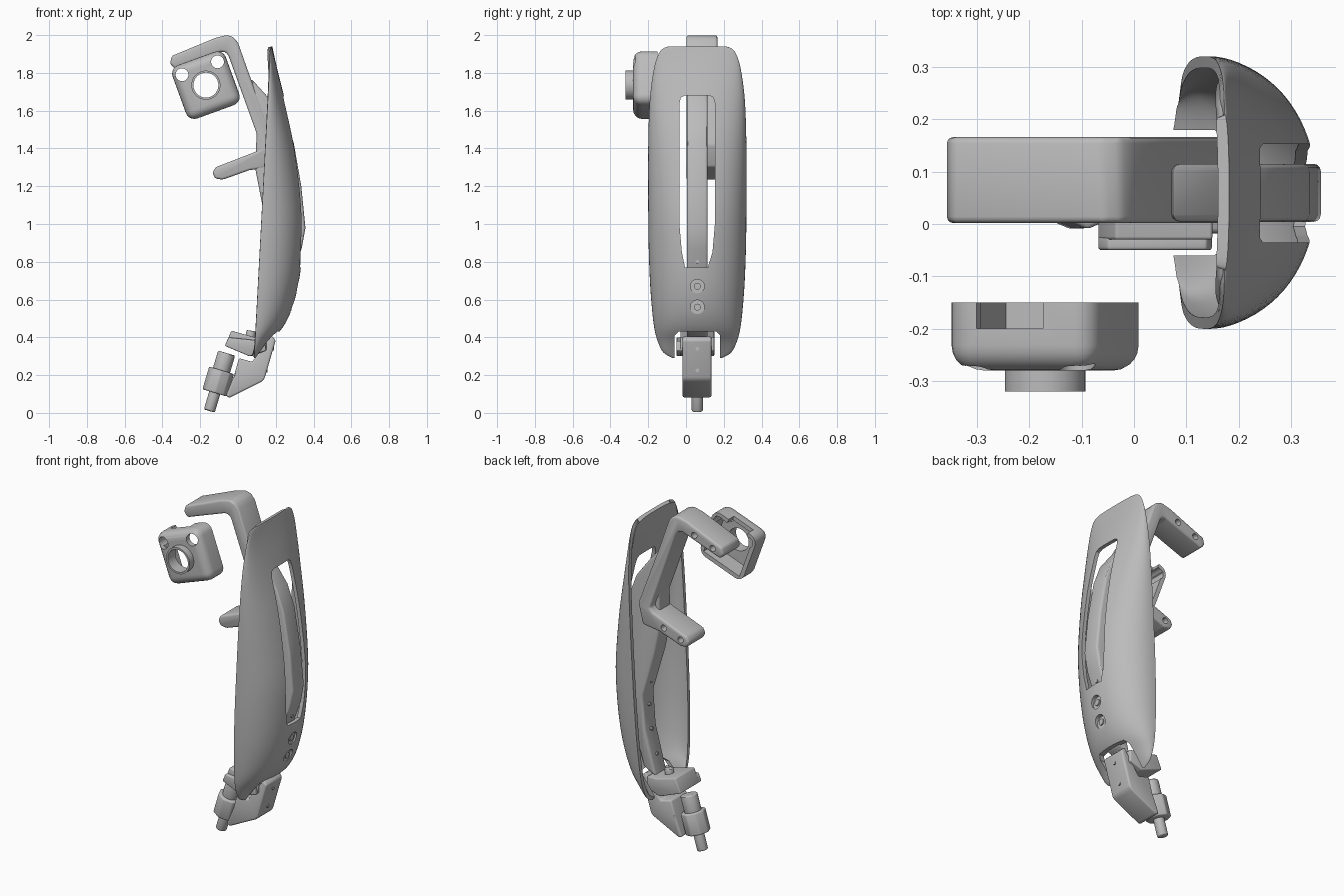
import bpy, bmesh, math
from mathutils import Vector, Matrix

cube = bpy.data.objects.get("Cube")
if cube:
    bpy.data.objects.remove(cube, do_unlink=True)

grey = bpy.data.materials.new("plain_grey")
grey.use_nodes = True
COLOR = (0.5, 0.5, 0.5, 1)
grey.diffuse_color = COLOR
grey.node_tree.nodes["Principled BSDF"].inputs["Base Color"].default_value = COLOR


def make(name, bm):
    bmesh.ops.recalc_face_normals(bm, faces=bm.faces)
    mesh = bpy.data.meshes.new(name)
    bm.to_mesh(mesh)
    bm.free()
    mesh.materials.append(grey)
    obj = bpy.data.objects.new(name, mesh)
    bpy.context.scene.collection.objects.link(obj)
    return obj


def modify(obj, kind, **settings):
    mod = obj.modifiers.new(kind, kind)
    for key, value in settings.items():
        setattr(mod, key, value)
    bpy.context.view_layer.objects.active = obj
    bpy.ops.object.modifier_apply(modifier=mod.name)


def bevel(obj, width, segments=3):
    modify(obj, "BEVEL", width=width, segments=segments, limit_method="ANGLE", angle_limit=math.radians(25))


def combine(obj, other, operation="DIFFERENCE"):
    other.hide_render = True
    modify(obj, "BOOLEAN", operation=operation, object=other, solver="EXACT")
    bpy.data.objects.remove(other, do_unlink=True)


def prism(name, outline, low, high, axis="y", width=0):
    """Outline in the xz plane (axis y) or yz plane (axis x), extruded."""
    bm = bmesh.new()
    place = (lambda a, b: (a, low, b)) if axis == "y" else (lambda a, b: (low, a, b))
    face = bm.faces.new([bm.verts.new(place(a, b)) for a, b in outline])
    moved = bmesh.ops.extrude_face_region(bm, geom=[face])["geom"]
    shift = Vector((0, high - low, 0) if axis == "y" else (high - low, 0, 0))
    bmesh.ops.translate(bm, vec=shift, verts=[v for v in moved if isinstance(v, bmesh.types.BMVert)])
    obj = make(name, bm)
    if width:
        bevel(obj, width)
    return obj


def box(name, u0, u1, low, high, v0, v1, width=0):
    return prism(name, [(u0, v0), (u1, v0), (u1, v1), (u0, v1)], low, high, width=width)


def rod(name, start, end, radius, sides=32, width=0):
    start, end = Vector(start), Vector(end)
    axis = end - start
    matrix = Matrix.Translation((start + end) / 2) @ axis.to_track_quat("Z", "Y").to_matrix().to_4x4()
    bm = bmesh.new()
    bmesh.ops.create_cone(bm, cap_ends=True, segments=sides, radius1=radius, radius2=radius,
                          depth=axis.length, matrix=matrix)
    obj = make(name, bm)
    if width:
        bevel(obj, width)
    return obj


MID = 0.06  # centre line of the cover in y

# Curved cover: stations of height, half width and outermost x
STATIONS = [(0.29, 0.13, 0.1), (0.32, 0.18, 0.12), (0.38, 0.21, 0.17), (0.45, 0.228, 0.235),
            (0.55, 0.24, 0.285), (0.7, 0.251, 0.323), (0.9, 0.258, 0.345), (1.1, 0.26, 0.346),
            (1.4, 0.26, 0.307), (1.65, 0.252, 0.25), (1.82, 0.23, 0.208), (1.9, 0.205, 0.19),
            (1.93, 0.18, 0.184), (1.94, 0.15, 0.182)]


def spline(p0, p1, p2, p3, t):
    return [b + t / 2 * (c - a + t * (2 * a - 5 * b + 4 * c - d + t * (3 * (b - c) + d - a)))
            for a, b, c, d in zip(p0, p1, p2, p3)]


rows, steps, last = [], 4, len(STATIONS) - 1
for i in range(last):
    quad = [STATIONS[min(max(i + k, 0), last)] for k in (-1, 0, 1, 2)]
    rows += [spline(*quad, s / steps) for s in range(steps)]
rows.append(STATIONS[last])

bm = bmesh.new()
grid, count = [], 40
for z, half, outer in rows:
    rim = 0.07 + 0.053 * z
    line = []
    for j in range(count + 1):
        angle = math.pi * (j / count - 0.5)
        bulge = max(math.cos(angle), 0) ** 0.95
        side = math.copysign(abs(math.sin(angle)) ** 0.95, angle)
        line.append(bm.verts.new((rim + (outer - rim) * bulge, MID + half * side, z)))
    grid.append(line)
for low, high in zip(grid, grid[1:]):
    for j in range(count):
        bm.faces.new((low[j], low[j + 1], high[j + 1], high[j]))
cover = make("curved_cover", bm)
if sum(p.normal.x for p in cover.data.polygons) < 0:
    cover.data.flip_normals()
modify(cover, "SOLIDIFY", thickness=0.022, offset=-1)

# Long window, lower notch and screw seats in the cover
slot = [(-0.005, 0.77), (0.115, 0.77), (0.14, 0.85), (0.153, 1.0), (0.153, 1.64), (0.145, 1.67),
        (0.125, 1.68), (-0.005, 1.68), (-0.027, 1.67), (-0.035, 1.64), (-0.035, 1.0), (-0.022, 0.85)]
combine(cover, prism("slot_cutter", slot, 0.03, 0.5, axis="x"))
notch = [(-0.06, 0.2), (0.18, 0.2), (0.18, 0.41), (0.16, 0.43), (-0.04, 0.43), (-0.06, 0.41)]
combine(cover, prism("notch_cutter", notch, 0.03, 0.5, axis="x"))
for z, x in ((0.67, 0.317), (0.56, 0.288)):
    combine(cover, rod("seat_cutter", (x - 0.08, MID, z), (x + 0.1, MID, z), 0.037))
    rod("screw_seat", (x - 0.06, MID, z), (x - 0.014, MID, z), 0.037)
    rod("screw_head", (x - 0.05, MID, z), (x - 0.006, MID, z), 0.018)

# Upper clamp: hook, strut and finger in one piece
clamp = [(-0.36, 1.85), (-0.35, 1.89), (-0.12, 1.985), (-0.06, 2.0), (-0.025, 1.99), (0, 1.96),
         (0.06, 1.79), (0.2, 1.42), (0.17, 1.3), (0.06, 1.285), (-0.08, 1.235), (-0.12, 1.24),
         (-0.135, 1.27), (-0.12, 1.3), (0.1, 1.385), (0.124, 1.41), (-0.05, 1.89), (-0.065, 1.91),
         (-0.09, 1.913), (-0.336, 1.823)]
hook = prism("upper_clamp", clamp, 0.002, 0.166, width=0.012)
for x, z in ((-0.29, 1.873), (-0.17, 1.918), (-0.08, 1.275), (0.03, 1.315)):
    combine(hook, rod("hole_cutter", (x, 0.12, z), (x, 0.2, z), 0.018, 20))

# Curved support bar showing through the window
bar = [(0.07, 1.77), (0.16, 1.67), (0.25, 1.55), (0.295, 1.43), (0.335, 1.2), (0.357, 0.98),
       (0.337, 0.87), (0.3, 0.77), (0.265, 0.65), (0.2, 0.43), (0.12, 0.39), (0.19, 0.65),
       (0.205, 0.85), (0.125, 1.12), (0.09, 1.3), (0.1, 1.5)]
prism("support_bar", bar, 0.004, 0.115, width=0.014)
rod("bar_pin", (0.29, MID, 0.8), (0.316, MID, 0.8), 0.01, 12)
for x, z in ((0.19, 0.92), (0.198, 0.78), (0.182, 0.64), (0.15, 0.5)):
    rod("bar_screw", (x - 0.008, MID, z), (x + 0.03, MID, z), 0.01, 12)

# Lower bracket with side clip
foot = [(0.2, 0.385), (0.14, 0.18), (0.125, 0.165), (-0.045, 0.08), (-0.065, 0.09), (-0.02, 0.2),
        (0.005, 0.29), (0.075, 0.27), (0.175, 0.41)]
prism("lower_bracket", foot, -0.018, 0.134, width=0.01)
block = [(-0.035, 0.435), (-0.07, 0.355), (0.07, 0.3), (0.15, 0.33), (0.15, 0.4), (0.09, 0.4)]
prism("bracket_block", block, -0.03, 0.15, width=0.006)
prism("side_clip", [(-0.05, 0.4), (-0.07, 0.355), (0.06, 0.3), (0.15, 0.33), (0.14, 0.38)],
      -0.05, -0.022, width=0.006)
rod("block_peg", (0.06, MID, 0.37), (0.07, MID, 0.435), 0.025, width=0.005)
for x, z in ((0.187, 0.34), (0.153, 0.225)):
    rod("bracket_pin", (x - 0.03, MID, z), (x + 0.004, MID, z), 0.01, 12)

# Tilted adjuster: pin, collar and knob on one axis
base = Vector((-0.152, MID, 0.01))
lean = Vector((0.3, 0, 1)).normalized()
for name, start, end, radius, sides in (("adjuster_pin", 0, 0.15, 0.03, 32),
                                        ("adjuster_collar", 0.1, 0.225, 0.07, 8),
                                        ("adjuster_knob", 0.2, 0.32, 0.047, 32)):
    rod(name, base + lean * start, base + lean * end, radius, sides, width=0.008)

# Sensor housing: rounded box, ring, hollow back and openings
housing = box("sensor_housing", -0.15, 0.15, -0.28, -0.05, -0.15, 0.15)
bevel(housing, 0.048, 5)
combine(housing, rod("ring", (0, -0.32, 0), (0, -0.24, 0), 0.077, 48), "UNION")
combine(housing, box("back_cutter", -0.3, 0.3, -0.15, 0.1, -0.3, 0.3))
combine(housing, box("cavity_cutter", -0.125, 0.125, -0.25, 0.1, -0.125, 0.125))
combine(housing, box("notch_cutter", -0.085, 0.05, -0.2, 0.1, 0.08, 0.3))
combine(housing, rod("lens_cutter", (0, -0.4, 0), (0, 0, 0), 0.066, 48))
for u in (-0.1, 0.1):
    combine(housing, rod("corner_cutter", (u, -0.4, 0.095), (u, 0, 0.095), 0.034))
housing.data.transform(Matrix.Translation((-0.17, 0, 1.735)) @ Matrix.Rotation(math.radians(-20), 4, "Y"))

# Smooth shading with crisp edges
for obj in bpy.context.scene.objects:
    obj.select_set(obj.type == "MESH")
bpy.ops.object.shade_smooth_by_angle(angle=math.radians(30))
